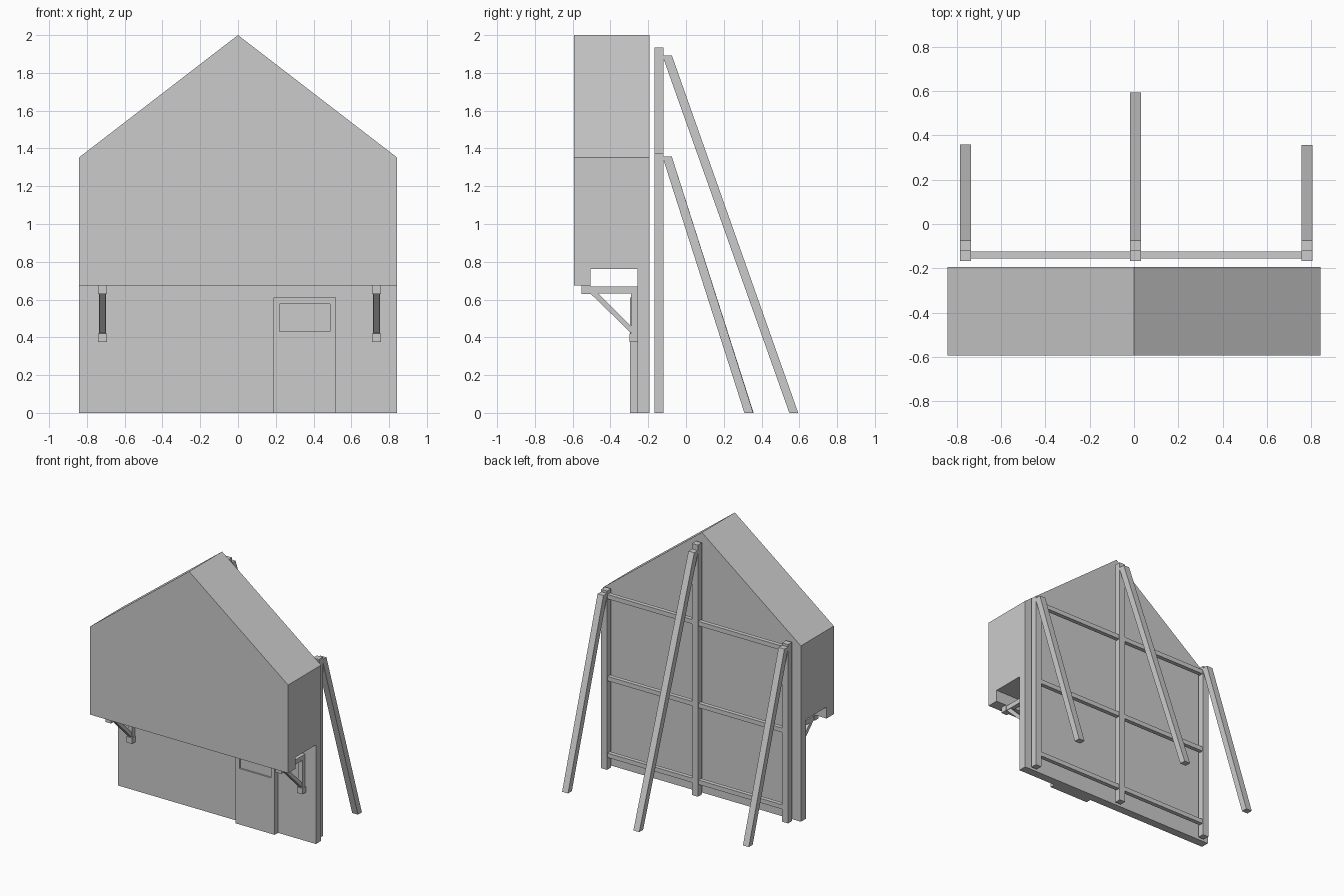
import bpy, bmesh
from mathutils import Vector

if "Cube" in bpy.data.objects:
    bpy.data.objects.remove(bpy.data.objects["Cube"])


def finish(bm, name):
    bmesh.ops.recalc_face_normals(bm, faces=bm.faces[:])
    me = bpy.data.meshes.new(name)
    bm.to_mesh(me)
    bm.free()
    ob = bpy.data.objects.new(name, me)
    bpy.context.collection.objects.link(ob)
    return ob


def side_prism(profile, x0, x1):
    """Extrude a (y, z) outline along x."""
    bm = bmesh.new()
    f = bm.faces.new([bm.verts.new((x0, y, z)) for y, z in profile])
    r = bmesh.ops.extrude_face_region(bm, geom=[f])
    vs = [v for v in r["geom"] if isinstance(v, bmesh.types.BMVert)]
    bmesh.ops.translate(bm, verts=vs, vec=(x1 - x0, 0, 0))
    return bm


def box(name, x0, x1, y0, y1, z0, z1):
    return finish(side_prism([(y0, z0), (y1, z0), (y1, z1), (y0, z1)], x0, x1), name)


# Facade: jettied side profile, with the gable cut by two roof planes
HW, EAVE = 0.842, 1.352
bm = side_prism([(-0.193, 0), (-0.193, 2), (-0.594, 2), (-0.594, 0.674),
                 (-0.506, 0.674), (-0.506, 0.762), (-0.256, 0.762), (-0.256, 0)], -HW, HW)
for s in (-1, 1):
    bmesh.ops.bisect_plane(bm, geom=bm.verts[:] + bm.edges[:] + bm.faces[:], dist=1e-5,
                           plane_co=(0, 0, 2), plane_no=Vector((s * (2 - EAVE), 0, HW)),
                           clear_outer=True)
    bmesh.ops.holes_fill(bm, edges=[e for e in bm.edges if e.is_boundary], sides=0)
finish(bm, "house_facade")

# Door with a recessed upper panel
bm = side_prism([(-0.297, 0), (-0.25, 0), (-0.25, 0.61), (-0.297, 0.61)], 0.188, 0.52)
front = min(bm.faces, key=lambda f: f.calc_center_median().y)
bmesh.ops.inset_region(bm, faces=[front], thickness=0.032, use_even_offset=True)
for v in front.verts:
    v.co.z = 0.43 if v.co.z < 0.3 else 0.576
r = bmesh.ops.extrude_face_region(bm, geom=[front])
bmesh.ops.translate(bm, verts=[v for v in r["geom"] if isinstance(v, bmesh.types.BMVert)],
                    vec=(0, 0.012, 0))
if front.is_valid:
    bmesh.ops.delete(bm, geom=[front], context="FACES_ONLY")
finish(bm, "door")

# Overhang brackets
for side, x in (("left", -0.717), ("right", 0.733)):
    n = "bracket_" + side
    w, b = 0.018, 0.024
    box(n + "_beam", x - w, x + w, -0.506, -0.256, 0.632, 0.668)
    box(n + "_beam_end", x - b, x + b, -0.554, -0.506, 0.63, 0.674)
    box(n + "_post", x - w, x + w, -0.29, -0.254, 0.42, 0.64)
    box(n + "_post_foot", x - b, x + b, -0.298, -0.25, 0.375, 0.42)
    finish(side_prism([(-0.508, 0.634), (-0.466, 0.634), (-0.288, 0.456), (-0.288, 0.42)],
                      x - 0.015, x + 0.015), n + "_strut")

# Rear support posts and sloping props
for side, x, h, top, foot in (("left", -0.76, 1.375, 1.357, 0.358),
                              ("middle", 0.007, 1.935, 1.893, 0.594),
                              ("right", 0.78, 1.375, 1.357, 0.356)):
    box("post_" + side, x - 0.025, x + 0.025, -0.167, -0.119, 0, h)
    finish(side_prism([(-0.119, top - 0.018), (-0.119, top), (-0.075, top),
                       (foot, 0), (foot - 0.047, 0)], x - 0.025, x + 0.025), "prop_" + side)

# Horizontal rails between the posts
for i, z in enumerate((0.11, 0.70, 1.33)):
    for part, x0, x1 in (("left", -0.735, -0.018), ("right", 0.032, 0.755)):
        box(f"rail_{part}_{i + 1}", x0, x1, -0.156, -0.124, z - 0.017, z + 0.017)
